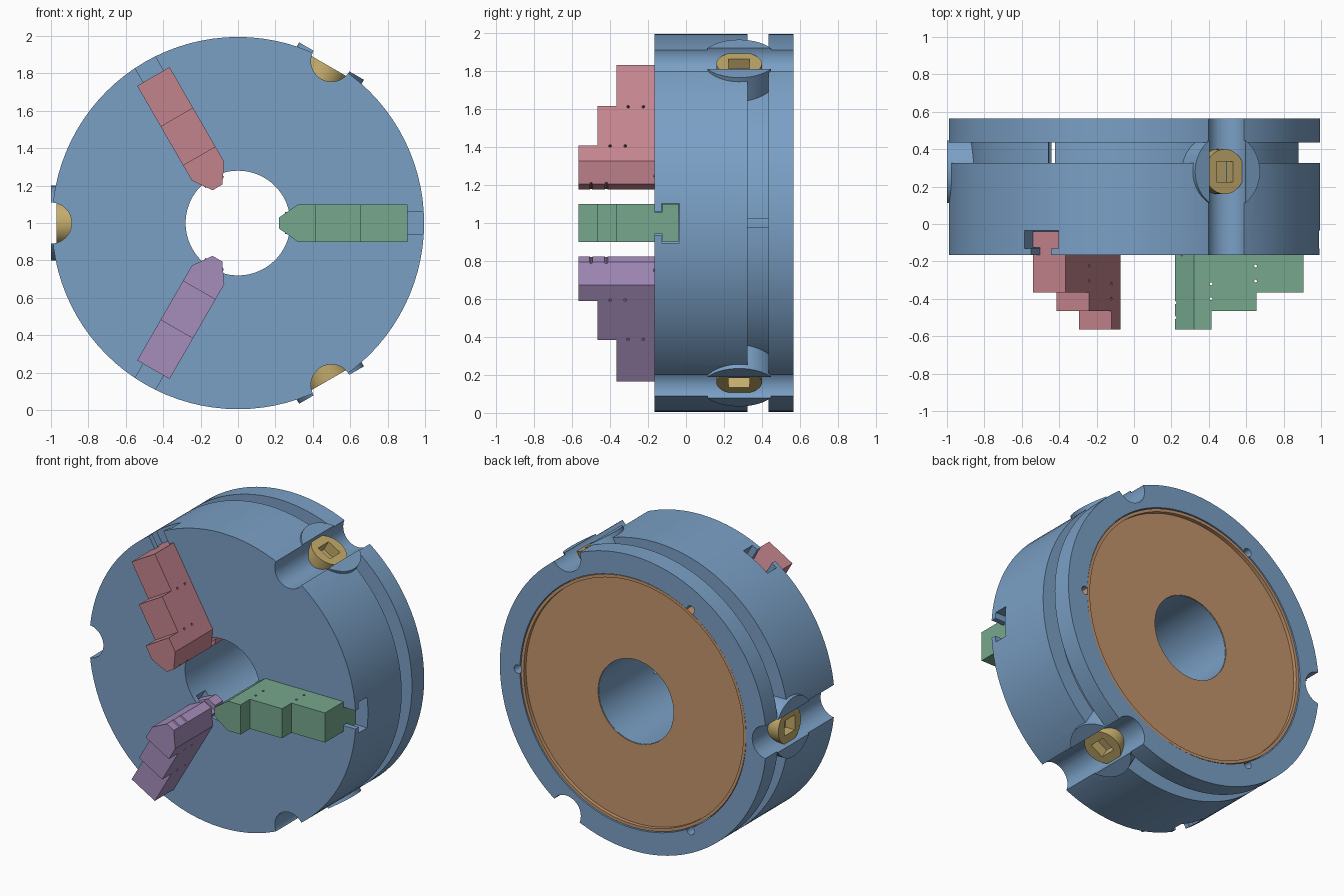
import bpy, bmesh, math
from mathutils import Matrix, Vector

if "Cube" in bpy.data.objects:
    bpy.data.objects.remove(bpy.data.objects["Cube"])


def material(name, rgb):
    m = bpy.data.materials.new(name)
    m.use_nodes = True
    m.diffuse_color = (*rgb, 1)
    m.node_tree.nodes["Principled BSDF"].inputs["Base Color"].default_value = (*rgb, 1)
    return m


BLUE = material("steel blue", (0.195, 0.35, 0.56))
BROWN = material("bronze brown", (0.55, 0.30, 0.15))
GOLD = material("brass", (0.55, 0.41, 0.15))
GREEN = material("green", (0.18, 0.39, 0.27))
RED = material("red", (0.55, 0.23, 0.27))
PURPLE = material("purple", (0.38, 0.27, 0.50))


def place(angle):
    # local frame: x radial, y along the axis, z tangential
    return Matrix.Translation((0, 0, 1)) @ Matrix.Rotation(-math.radians(angle), 4, "Y")


def finish(bm, name, mat=None, angle=0):
    bmesh.ops.recalc_face_normals(bm, faces=bm.faces)
    bm.transform(place(angle))
    mesh = bpy.data.meshes.new(name)
    bm.to_mesh(mesh)
    bm.free()
    ob = bpy.data.objects.new(name, mesh)
    bpy.context.collection.objects.link(ob)
    if mat:
        mesh.materials.append(mat)
    return ob


def lathe(name, profile, mat, steps=96):
    bm = bmesh.new()
    vs = [bm.verts.new((r, y, 0)) for r, y in profile]
    es = [bm.edges.new((vs[i - 1], vs[i])) for i in range(len(vs))]
    bmesh.ops.spin(bm, geom=vs + es, cent=(0, 0, 0), axis=(0, 1, 0),
                   angle=2 * math.pi, steps=steps)
    bmesh.ops.remove_doubles(bm, verts=bm.verts, dist=1e-4)
    return finish(bm, name, mat)


def box(name, x, y, half_z, mat=None, angle=0):
    bm = bmesh.new()
    size = (x[1] - x[0], y[1] - y[0], 2 * half_z)
    mid = ((x[0] + x[1]) / 2, (y[0] + y[1]) / 2, 0)
    bmesh.ops.create_cube(bm, size=1, matrix=Matrix.Translation(mid) @ Matrix.Diagonal((*size, 1)))
    return finish(bm, name, mat, angle)


def rod(name, radius, start, end, mat=None, angle=0, segments=48):
    start, end = Vector(start), Vector(end)
    d = end - start
    turn = Vector((0, 0, 1)).rotation_difference(d).to_matrix().to_4x4()
    bm = bmesh.new()
    bmesh.ops.create_cone(bm, cap_ends=True, segments=segments, radius1=radius, radius2=radius,
                          depth=d.length, matrix=Matrix.Translation((start + end) / 2) @ turn)
    return finish(bm, name, mat, angle)


def combine(ob, tools, operation="DIFFERENCE"):
    for t in tools:
        t.hide_render = True
        mod = ob.modifiers.new("bool", "BOOLEAN")
        mod.operation, mod.solver, mod.object = operation, "EXACT", t
    deps = bpy.context.evaluated_depsgraph_get()
    mesh = bpy.data.meshes.new_from_object(ob.evaluated_get(deps))
    ob.modifiers.clear()
    ob.data = mesh
    for t in tools:
        bpy.data.objects.remove(t)


def smooth(ob):
    bpy.ops.object.select_all(action="DESELECT")
    ob.select_set(True)
    bpy.context.view_layer.objects.active = ob
    bpy.ops.object.shade_smooth_by_angle(angle=math.radians(25))


JAW_ANGLES = (0, 120, 240)
PINION_ANGLES = (60, 180, 300)

# Body: bored drum with an outer groove and a hollow back
body = lathe("chuck_body", [
    (0.28, -0.165), (0.995, -0.165), (0.995, 0.325), (0.88, 0.325),
    (0.88, 0.435), (0.995, 0.435), (0.995, 0.565), (0.845, 0.565),
    (0.845, 0.30), (0.30, 0.30), (0.30, 0.53), (0.28, 0.53)], BLUE)

# Round flat bosses around the pinions
combine(body, [rod("boss", 0.2, (0.852, 0.28, 0), (1.0, 0.28, 0), BLUE, a)
               for a in PINION_ANGLES], "UNION")

# Side channels, T-slots and rear screw holes
cutters = [rod("channel", 0.11, (1.0, -0.4, 0), (1.0, 0.8, 0), BLUE, a) for a in PINION_ANGLES]
for a in JAW_ANGLES:
    cutters.append(box("slot_neck", (0.2, 1.1), (-0.25, -0.12), 0.062, BLUE, a))
    cutters.append(box("slot_head", (0.2, 1.1), (-0.13, -0.035), 0.104, BLUE, a))
    cutters.append(rod("screw_hole", 0.028, (0.86, 0.31, 0), (0.86, 0.7, 0), BLUE, a, 24))
combine(body, cutters)
smooth(body)

# Back plate with a thin raised rim
smooth(lathe("back_plate", [
    (0.282, 0.45), (0.84, 0.45), (0.84, 0.56), (0.82, 0.56),
    (0.82, 0.535), (0.282, 0.535)], BROWN))

# Pinions with square key sockets
for i, a in enumerate(PINION_ANGLES):
    pinion = rod(f"pinion_{i + 1}", 0.12, (0.86, 0.28, 0), (0.97, 0.28, 0), GOLD, a)
    combine(pinion, [box("socket", (0.9, 1.1), (0.225, 0.335), 0.05, GOLD, a)])
    smooth(pinion)


def cut_tip(bm):
    for s in (1, -1):
        bmesh.ops.bisect_plane(bm, geom=bm.verts[:] + bm.edges[:] + bm.faces[:],
                               plane_co=(0.22, 0, 0.03 * s), plane_no=(-0.07, 0, 0.1 * s),
                               clear_outer=True)
        bmesh.ops.holes_fill(bm, edges=[e for e in bm.edges if e.is_boundary])


# Stepped jaws with pointed tips, cross pin holes and T-shaped keys
STEPS = [(0.22, -0.165), (0.22, -0.565), (0.415, -0.565), (0.415, -0.465),
         (0.655, -0.465), (0.655, -0.365), (0.905, -0.365), (0.905, -0.165)]
PINS = [(0.22, -0.50), (0.22, -0.42), (0.412, -0.40),
        (0.412, -0.32), (0.65, -0.305), (0.65, -0.225)]
for a, mat, colour in zip(JAW_ANGLES, (GREEN, RED, PURPLE), ("green", "red", "purple")):
    bm = bmesh.new()
    face = bm.faces.new([bm.verts.new((x, y, -0.1)) for x, y in STEPS])
    side = bmesh.ops.extrude_face_region(bm, geom=[face])["geom"]
    bmesh.ops.translate(bm, vec=(0, 0, 0.2),
                        verts=[v for v in side if isinstance(v, bmesh.types.BMVert)])
    cut_tip(bm)
    jaw = finish(bm, f"{colour}_jaw", mat, a)
    combine(jaw, [rod("pin", 0.008, (x, y, -0.2), (x, y, 0.2), mat, a, 8) for x, y in PINS])

    box(f"{colour}_jaw_neck", (0.25, 0.905), (-0.17, -0.125), 0.058, mat, a)
    bm = bmesh.new()
    bmesh.ops.create_cube(bm, size=1, matrix=Matrix.Translation((0.5625, -0.0825, 0))
                          @ Matrix.Diagonal((0.685, 0.085, 0.2, 1)))
    cut_tip(bm)
    finish(bm, f"{colour}_jaw_key", mat, a)
